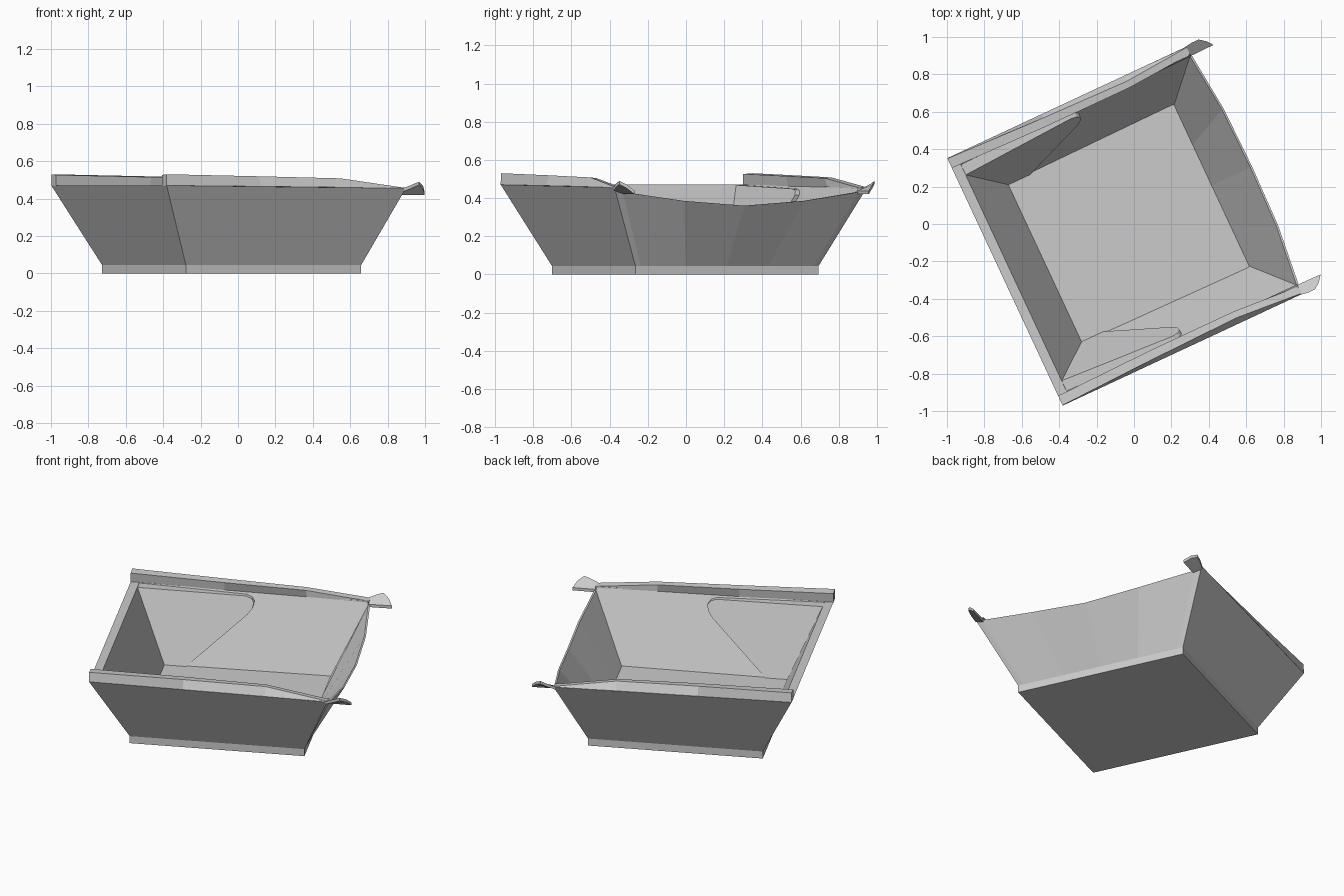
import bpy, bmesh, math

if "Cube" in bpy.data.objects:
    bpy.data.objects.remove(bpy.data.objects["Cube"])

ANGLE = math.radians(25)
MID = 0.011  # sideways offset of the mirror plane


def loft(name, rings, closed=False, cap=False, caps=()):
    """Skin rows of points into a half mesh, then mirror it across local Y."""
    bm = bmesh.new()
    rows = [[bm.verts.new(p) for p in ring] for ring in rings]
    for a, b in zip(rows, rows[1:]):
        n = len(a)
        for i in range(n if closed else n - 1):
            j = (i + 1) % n
            bm.faces.new((a[i], a[j], b[j], b[i]))
    if cap or 0 in caps:
        bm.faces.new(rows[0])
    if cap or 1 in caps:
        bm.faces.new(rows[-1])
    bmesh.ops.recalc_face_normals(bm, faces=bm.faces)
    me = bpy.data.meshes.new(name)
    bm.to_mesh(me)
    bm.free()
    ob = bpy.data.objects.new(name, me)
    bpy.context.collection.objects.link(ob)
    ob.rotation_euler.z = ANGLE
    ob.location = (-math.sin(ANGLE) * MID, math.cos(ANGLE) * MID, 0)
    mod = ob.modifiers.new("mirror", 'MIRROR')
    mod.use_axis = (False, True, False)
    mod.use_clip = True
    mod.merge_threshold = 0.0005
    return ob


# tray: half rings from the closed end round to the scooped open end
def base_ring(z):
    return [(-.55, 0, z), (-.55, .53, z), (.485, .53, z),
            (.485, .50, z), (.485, .24, z), (.485, 0, z)]


rim_outer = [(-.756, 0, .47), (-.756, .73, .47), (.655, .73, .455),
             (.66, .685, .432), (.695, .345, .385), (.702, 0, .36)]
rim_inner = [(-.705, 0, .47), (-.705, .67, .47), (.645, .68, .455),
             (.65, .675, .432), (.685, .345, .385), (.692, 0, .36)]
floor = [(-.52, 0, .05), (-.52, .47, .05), (.455, .48, .05),
         (.463, .475, .05), (.463, .24, .05), (.463, 0, .05)]
loft("tray", [base_ring(0), base_ring(.045), rim_outer, rim_inner, floor],
     caps=(0, 1))

# raised side lips, tapering towards the open end
lip = []
for u, low, high, inner, z_low, z_top in (
        (-.756, .73, .728, .672, .47, .53),
        (-.2, .73, .708, .66, .465, .519),
        (.285, .73, .697, .66, .460, .508),
        (.655, .73, .725, .685, .453, .457)):
    lip.append([(u, low, z_low), (u, high, z_top), (u, inner, z_top - .004),
                (u, .672, z_low - .003)])
loft("side_lips", lip, closed=True, cap=True)

# wedge panels on the inner side walls
panel = [(-.708, .607, .468), (-.07, .642, .448), (-.035, .638, .437),
         (-.018, .627, .415), (-.025, .611, .385), (-.05, .595, .352),
         (-.39, .463, .05), (-.525, .463, .05)]
loft("inner_panels", [panel, [(x, y + .06, z) for x, y, z in panel]],
     closed=True, cap=True)

# bent tabs at the open corners
tab = [(.645, .73, .457), (.69, .737, .475), (.73, .737, .49),
       (.765, .71, .47), (.79, .677, .438), (.655, .675, .438)]
loft("corner_tabs", [tab, [(x, y, z - .018) for x, y, z in tab]],
     closed=True, cap=True)
